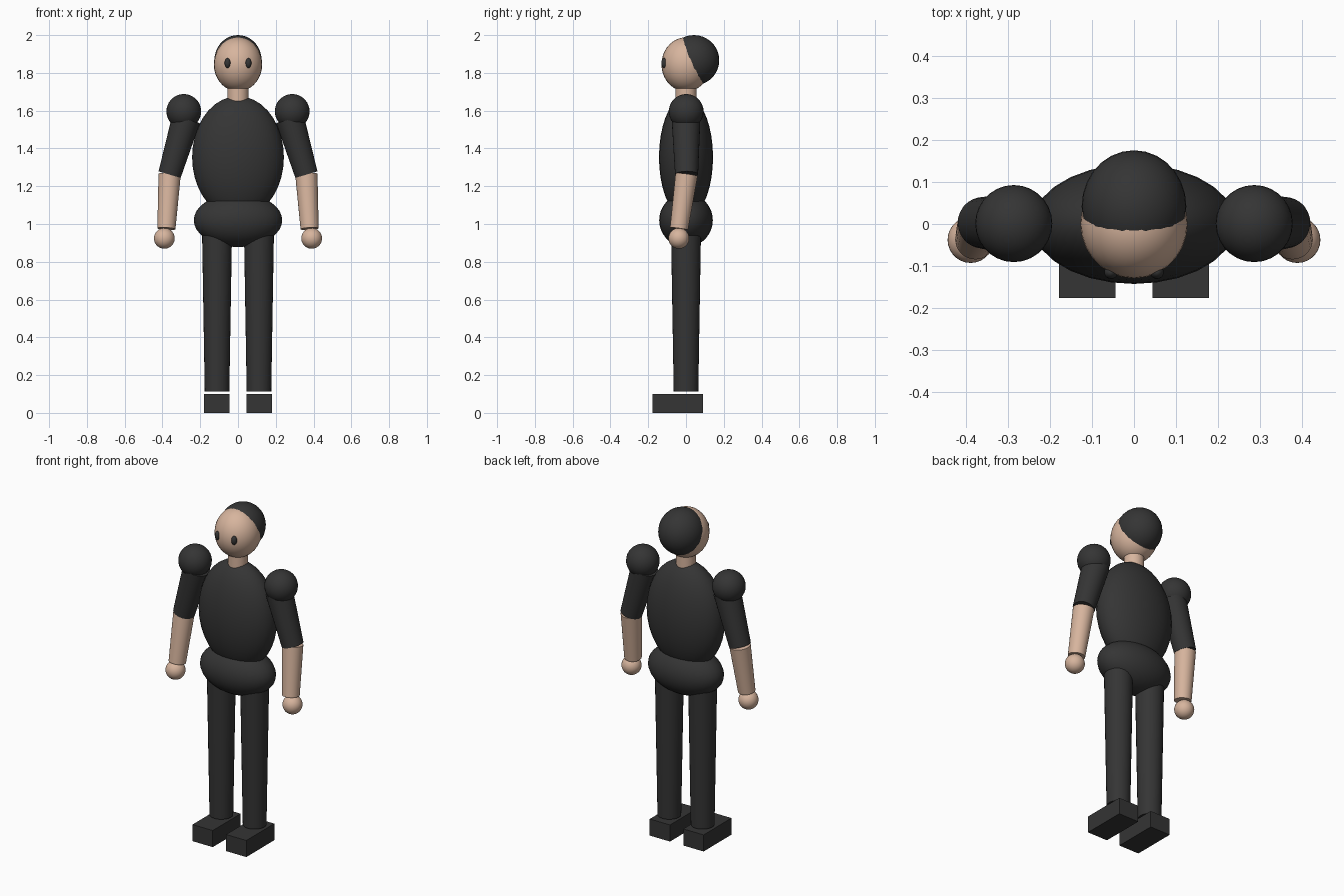
import bpy, math
from mathutils import Vector

cube = bpy.data.objects.get("Cube")
if cube:
    bpy.data.objects.remove(cube, do_unlink=True)


def material(name, rgb):
    m = bpy.data.materials.new(name)
    m.use_nodes = True
    color = (*rgb, 1)
    m.diffuse_color = color
    m.node_tree.nodes["Principled BSDF"].inputs["Base Color"].default_value = color
    return m


skin = material("skin", (0.68, 0.46, 0.34))
dark = material("dark_cloth", (0.035, 0.035, 0.035))


def finish(name, mat, smooth=True):
    ob = bpy.context.object
    ob.name = name
    ob.data.materials.append(mat)
    bpy.ops.object.transform_apply(location=False, rotation=True, scale=True)
    if smooth:
        bpy.ops.object.shade_smooth_by_angle(angle=math.radians(40))
    return ob


def ellipsoid(name, mat, center, radii):
    bpy.ops.mesh.primitive_uv_sphere_add(segments=28, ring_count=18, radius=1, location=center)
    bpy.context.object.scale = radii
    return finish(name, mat)


def limb(name, mat, start, end, r_start, r_end):
    """Tapered cylinder running from start to end."""
    a, b = Vector(start), Vector(end)
    bpy.ops.mesh.primitive_cone_add(vertices=28, radius1=r_start, radius2=r_end,
                                    depth=(b - a).length, location=(a + b) / 2)
    bpy.context.object.rotation_euler = (b - a).to_track_quat("Z", "Y").to_euler()
    return finish(name, mat)


def box(name, mat, center, size):
    bpy.ops.mesh.primitive_cube_add(size=1, location=center)
    bpy.context.object.scale = size
    return finish(name, mat, smooth=False)


# Head, hair and neck
ellipsoid("head", skin, (0, 0, 1.845), (0.128, 0.13, 0.143))
ellipsoid("hair", dark, (0, 0.042, 1.867), (0.125, 0.134, 0.133))
limb("neck", skin, (0, 0, 1.62), (0, 0, 1.74), 0.056, 0.056)

# Body
ellipsoid("torso", dark, (0, 0, 1.354), (0.243, 0.143, 0.323))
ellipsoid("pelvis", dark, (0, 0, 1.02), (0.234, 0.142, 0.142))

# Paired parts
for side, s in (("left", 1), ("right", -1)):
    ellipsoid(side + "_eye", dark, (s * 0.055, -0.115, 1.852), (0.016, 0.016, 0.026))

    # Arm
    elbow = (s * 0.362, 0.003, 1.262)
    wrist = (s * 0.379, -0.037, 0.975)
    ellipsoid(side + "_shoulder", dark, (s * 0.287, 0.001, 1.596), (0.092, 0.092, 0.092))
    limb(side + "_upper_arm", dark, (s * 0.275, 0, 1.555), elbow, 0.076, 0.061)
    limb(side + "_forearm", skin, elbow, wrist, 0.059, 0.048)
    ellipsoid(side + "_hand", skin, (s * 0.39, -0.038, 0.924), (0.055, 0.055, 0.055))

    # Leg and foot
    limb(side + "_leg", dark, (s * 0.111, 0, 1.0), (s * 0.111, 0, 0.112), 0.08, 0.065)
    box(side + "_foot", dark, (s * 0.112, -0.044, 0.05), (0.135, 0.266, 0.1))
